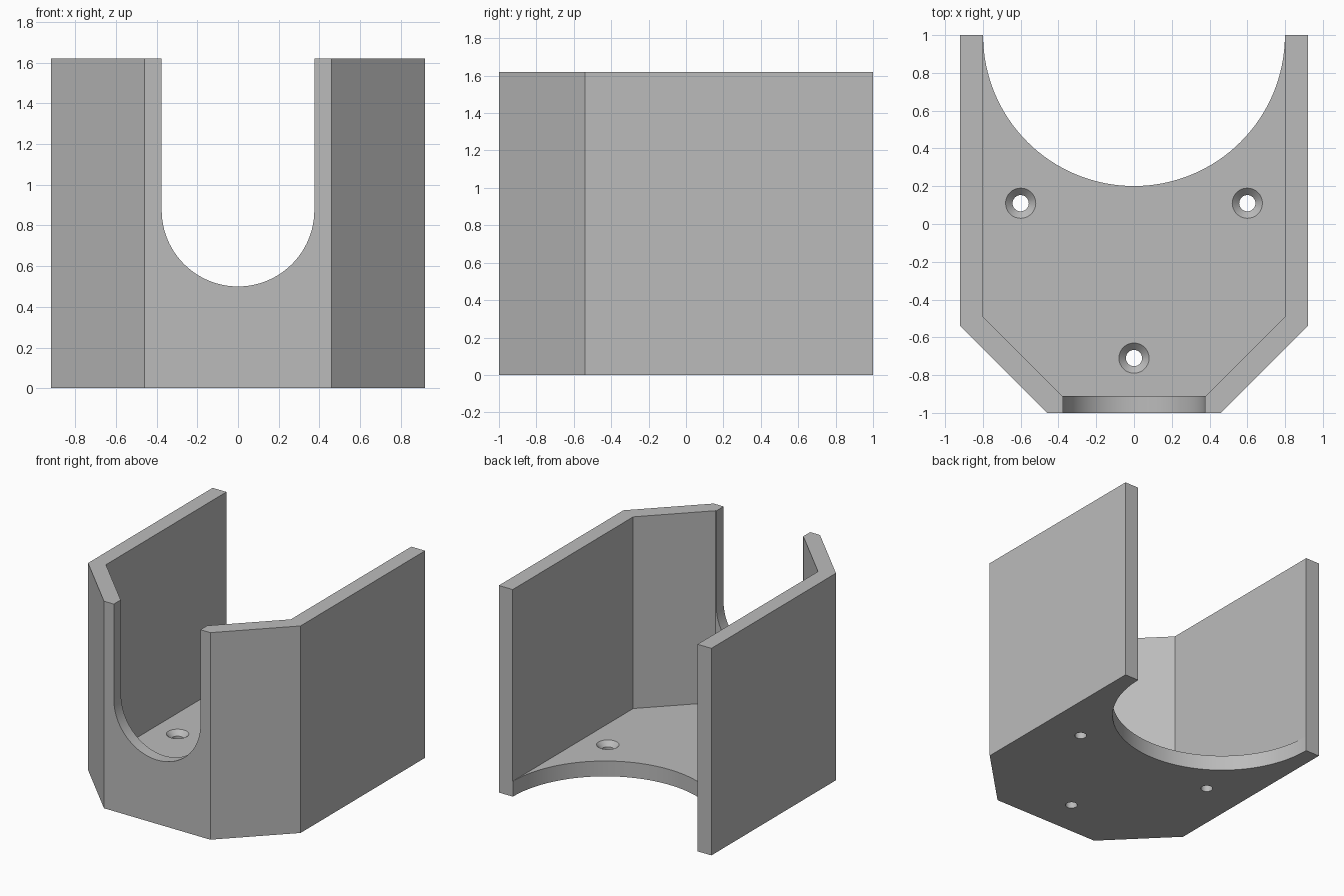
import bpy, bmesh
from math import sin, cos, pi, radians
from mathutils import Vector

cube = bpy.data.objects.get("Cube")
if cube:
    bpy.data.objects.remove(cube, do_unlink=True)

HEIGHT, FLOOR = 1.62, 0.12

grey = bpy.data.materials.new("light grey")
grey.use_nodes = True
colour = (0.5, 0.5, 0.5, 1)
grey.diffuse_color = colour
grey.node_tree.nodes["Principled BSDF"].inputs["Base Color"].default_value = colour


def finish(name, bm):
    bmesh.ops.recalc_face_normals(bm, faces=bm.faces)
    mesh = bpy.data.meshes.new(name)
    bm.to_mesh(mesh)
    bm.free()
    mesh.materials.append(grey)
    obj = bpy.data.objects.new(name, mesh)
    bpy.context.collection.objects.link(obj)
    return obj


def prism(name, points, direction):
    """Extrude a closed outline of 3D points along a direction."""
    bm = bmesh.new()
    face = bm.faces.new([bm.verts.new(p) for p in points])
    ext = bmesh.ops.extrude_face_region(bm, geom=[face], use_keep_orig=True)
    moved = [v for v in ext["geom"] if isinstance(v, bmesh.types.BMVert)]
    bmesh.ops.translate(bm, verts=moved, vec=Vector(direction))
    return finish(name, bm)


def mirrored(half):
    """Complete a right-hand outline by mirroring it across x = 0."""
    return half + [(-x, y) for x, y in reversed(half)]


def lathe_cutter(name, profile, x, y, steps):
    """Closed turned solid about a vertical axis, from (radius, z) pairs."""
    bm = bmesh.new()
    rings = [[bm.verts.new((x + r * cos(2 * pi * i / steps),
                            y + r * sin(2 * pi * i / steps), z))
              for i in range(steps)] for r, z in profile]
    for a, b in zip(rings, rings[1:]):
        for i in range(steps):
            j = (i + 1) % steps
            bm.faces.new((a[i], a[j], b[j], b[i]))
    bm.faces.new(rings[0])
    bm.faces.new(rings[-1])
    return finish(name, bm)


# Outer block with chamfered front corners
outer = mirrored([(0.92, 1), (0.92, -0.54), (0.46, -1)])
bracket = prism("bracket", [(x, y, 0) for x, y in outer], (0, 0, HEIGHT))

# Inner hollow, open at the back and top
inner = mirrored([(0.8, 1.2), (0.8, -0.49), (0.38, -0.91)])
cutters = [prism("hollow_cutter", [(x, y, FLOOR) for x, y in inner], (0, 0, 2))]

# Round scoop in the rear of the floor
cutters.append(lathe_cutter("scoop_cutter", [(0.799, -0.2), (0.799, 0.5)], 0, 1, 128))

# U-shaped slot in the front wall
R, SLOT_Z, STEPS = 0.375, 0.875, 48
arc = [(R * cos(pi * i / STEPS), SLOT_Z - R * sin(pi * i / STEPS)) for i in range(STEPS + 1)]
slot = [(R, 2)] + arc + [(-R, 2)]
cutters.append(prism("slot_cutter", [(x, -1.2, z) for x, z in slot], (0, 0.5, 0)))

# Countersunk screw holes
screw = [(0.043, -0.1), (0.043, FLOOR - 0.037), (0.08, FLOOR), (0.08, FLOOR + 0.1)]
for x, y in ((-0.6, 0.11), (0.6, 0.11), (0, -0.71)):
    cutters.append(lathe_cutter("screw_hole_cutter", screw, x, y, 32))

# Cut everything out of the block, then discard the cutters
for cutter in cutters:
    cutter.hide_render = True
    mod = bracket.modifiers.new(cutter.name, "BOOLEAN")
    mod.operation = "DIFFERENCE"
    mod.solver = "EXACT"
    mod.object = cutter
graph = bpy.context.evaluated_depsgraph_get()
result = bpy.data.meshes.new_from_object(bracket.evaluated_get(graph))
bracket.modifiers.clear()
bracket.data = result
for cutter in cutters:
    bpy.data.objects.remove(cutter, do_unlink=True)

# Smooth the curved cuts while keeping edges crisp
bpy.ops.object.select_all(action="DESELECT")
bracket.select_set(True)
bpy.context.view_layer.objects.active = bracket
bpy.ops.object.shade_smooth_by_angle(angle=radians(30))
